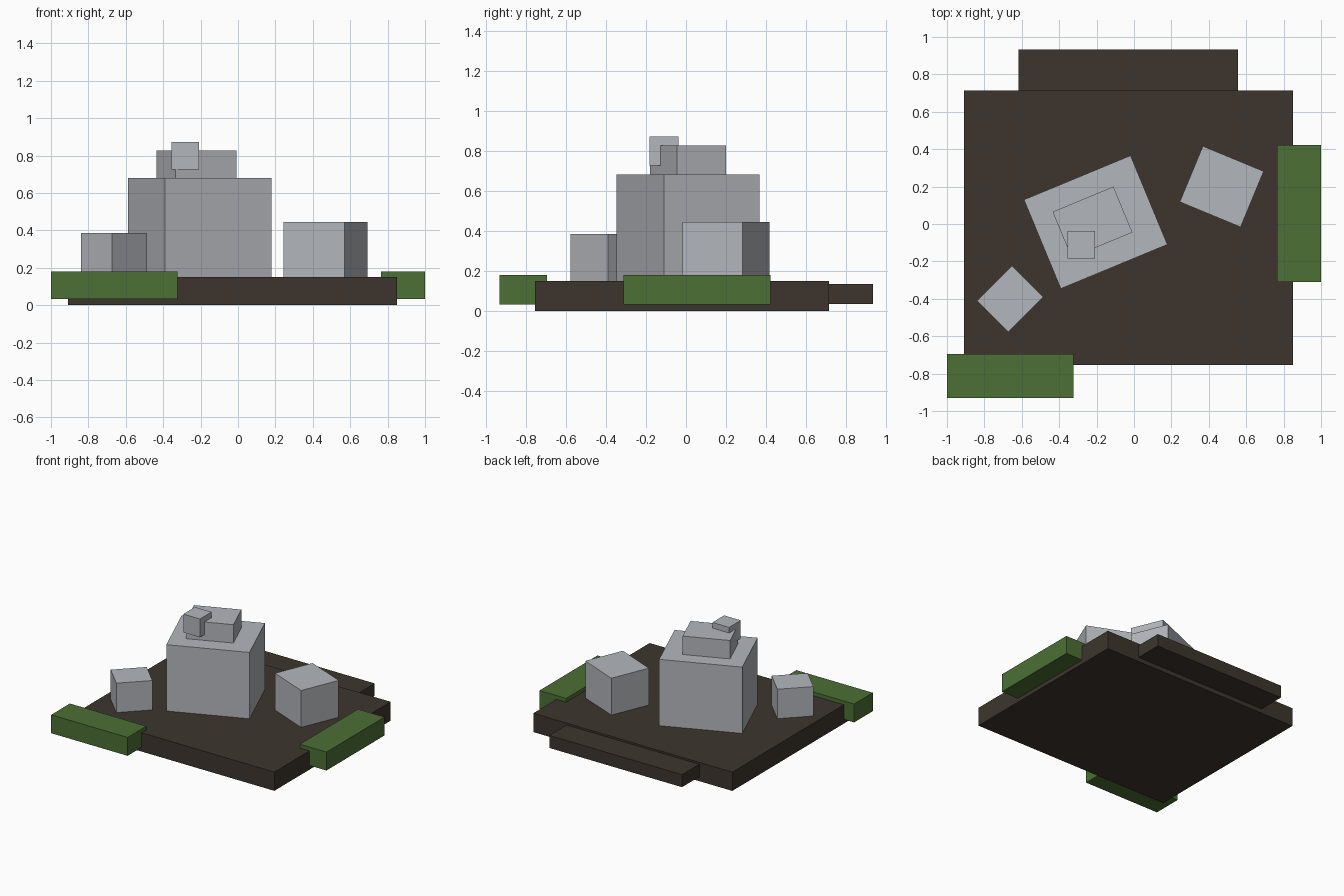
import bpy
import math

if "Cube" in bpy.data.objects:
    bpy.data.objects.remove(bpy.data.objects["Cube"])


def material(name, rgb):
    m = bpy.data.materials.new(name)
    m.diffuse_color = (*rgb, 1.0)
    m.use_nodes = True
    m.node_tree.nodes["Principled BSDF"].inputs["Base Color"].default_value = m.diffuse_color
    return m


SOIL = material("dark_soil", (0.047, 0.036, 0.027))
GRASS = material("grass_green", (0.072, 0.16, 0.036))
STONE = material("pale_stone", (0.45, 0.47, 0.50))


def box(name, mat, center, size, z0, z1, angle=0.0):
    """Block with a footprint centre and size, a height range and a turn about z."""
    bpy.ops.mesh.primitive_cube_add(size=1, location=(*center, (z0 + z1) / 2))
    ob = bpy.context.object
    ob.name = name
    ob.scale = (*size, z1 - z0)
    ob.rotation_euler.z = math.radians(angle)
    ob.data.materials.append(mat)
    return ob


# Ground slabs
box("ground_slab", SOIL, (-0.03, -0.02), (1.76, 1.47), 0, 0.15)
box("back_ledge", SOIL, (-0.031, 0.815), (1.174, 0.236), 0.035, 0.135)

# Grass strips along the edges
box("front_grass", GRASS, (-0.662, -0.813), (0.676, 0.236), 0.033, 0.18)
box("side_grass", GRASS, (0.882, 0.056), (0.236, 0.734), 0.033, 0.18)

# Stacked central rock
box("main_rock", STONE, (-0.205, 0.01), (0.617, 0.515), 0.147, 0.68, 22.5)
box("upper_rock", STONE, (-0.222, 0.01), (0.352, 0.265), 0.678, 0.827, 22.5)
box("top_rock", STONE, (-0.282, -0.11), (0.147, 0.147), 0.725, 0.872)

# Loose rocks on each side
box("right_rock", STONE, (0.469, 0.2), (0.352, 0.323), 0.147, 0.445, -22.5)
box("left_rock", STONE, (-0.662, -0.4), (0.265, 0.235), 0.147, 0.385, 45)
